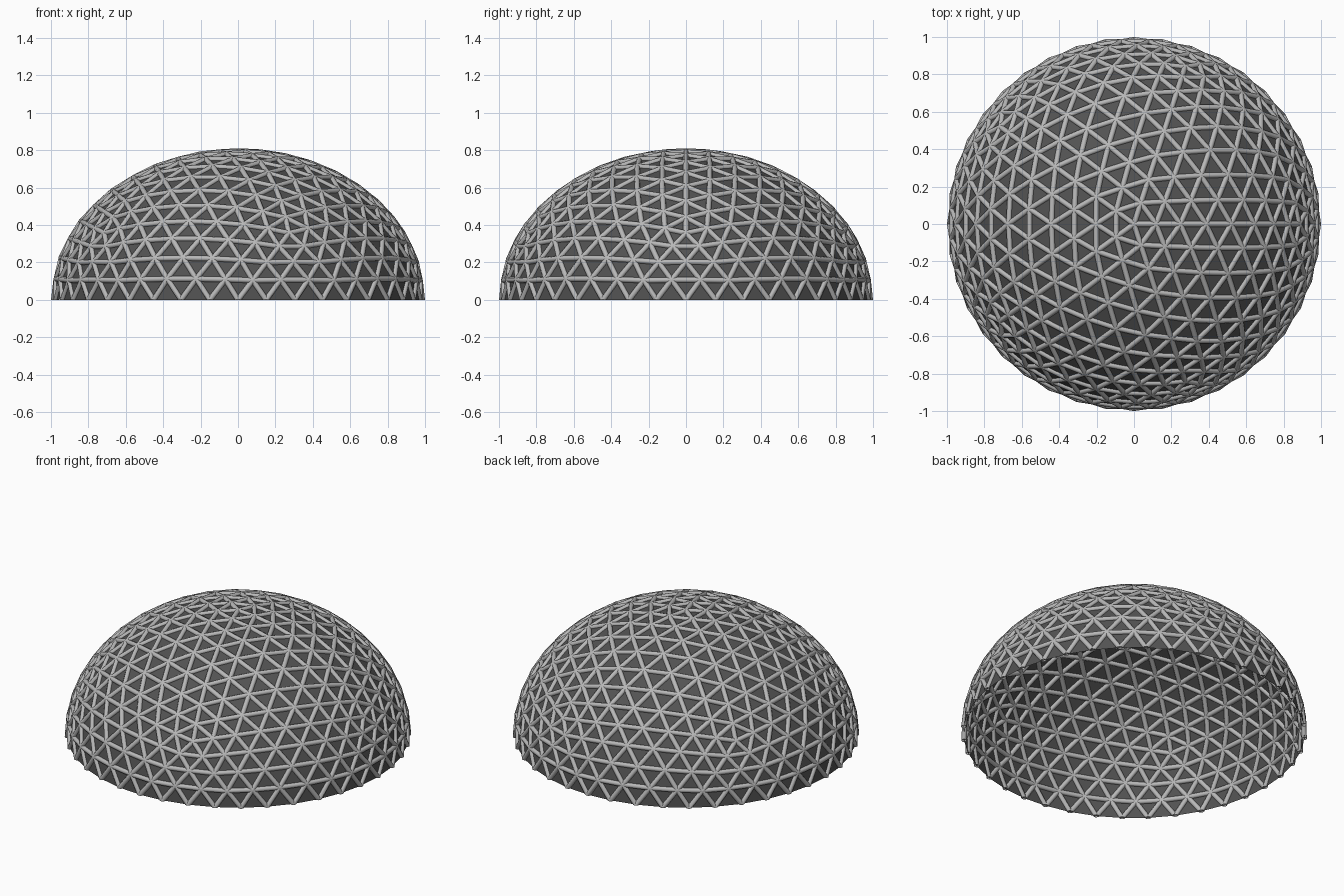
import bpy, bmesh
from mathutils import Matrix, Vector

RADIUS = 0.985      # dome radius to the strut centre line
HEIGHT = 0.795      # apex height of the strut centre line
STRUT = 0.015       # strut radius

if "Cube" in bpy.data.objects:
    bpy.data.objects.remove(bpy.data.objects["Cube"])


def make_material(name, grey):
    mat = bpy.data.materials.new(name)
    mat.use_nodes = True
    colour = (grey, grey, grey, 1)
    mat.diffuse_color = colour
    mat.node_tree.nodes["Principled BSDF"].inputs["Base Color"].default_value = colour
    return mat


def make_object(name, bm, mat):
    mesh = bpy.data.meshes.new(name)
    bm.to_mesh(mesh)
    bm.free()
    mesh.materials.append(mat)
    obj = bpy.data.objects.new(name, mesh)
    bpy.context.collection.objects.link(obj)
    return obj


# Panels: upper half of a geodesic sphere, flattened in height
panels = bmesh.new()
bmesh.ops.create_icosphere(panels, subdivisions=4, radius=1)
lower = [v for v in panels.verts if v.co.z < -0.001]
bmesh.ops.delete(panels, geom=lower, context='VERTS')
for v in panels.verts:
    v.co = Vector((v.co.x * RADIUS, v.co.y * RADIUS, max(v.co.z, 0) * HEIGHT))

# Struts: a round bar along every edge above the open rim
struts = bmesh.new()
for edge in panels.edges:
    if edge.is_boundary:
        continue
    a, b = (v.co for v in edge.verts)
    turn = (b - a).to_track_quat('Z', 'Y').to_matrix().to_4x4()
    bmesh.ops.create_cone(struts, cap_ends=False, segments=8, radius1=STRUT,
                          radius2=STRUT, depth=(b - a).length,
                          matrix=Matrix.Translation((a + b) / 2) @ turn)

# Hubs: rounded joints where the struts meet
for v in panels.verts:
    bmesh.ops.create_icosphere(struts, subdivisions=2, radius=STRUT,
                               matrix=Matrix.Translation(v.co))

# Trim the frame level with the ground
bmesh.ops.bisect_plane(struts, geom=struts.verts[:] + struts.edges[:] + struts.faces[:],
                       plane_co=(0, 0, 0), plane_no=(0, 0, -1), clear_outer=True)
for face in struts.faces:
    face.smooth = True

make_object("dome_panels", panels, make_material("dark grey panel", 0.085))
make_object("dome_struts", struts, make_material("light grey strut", 0.48))
